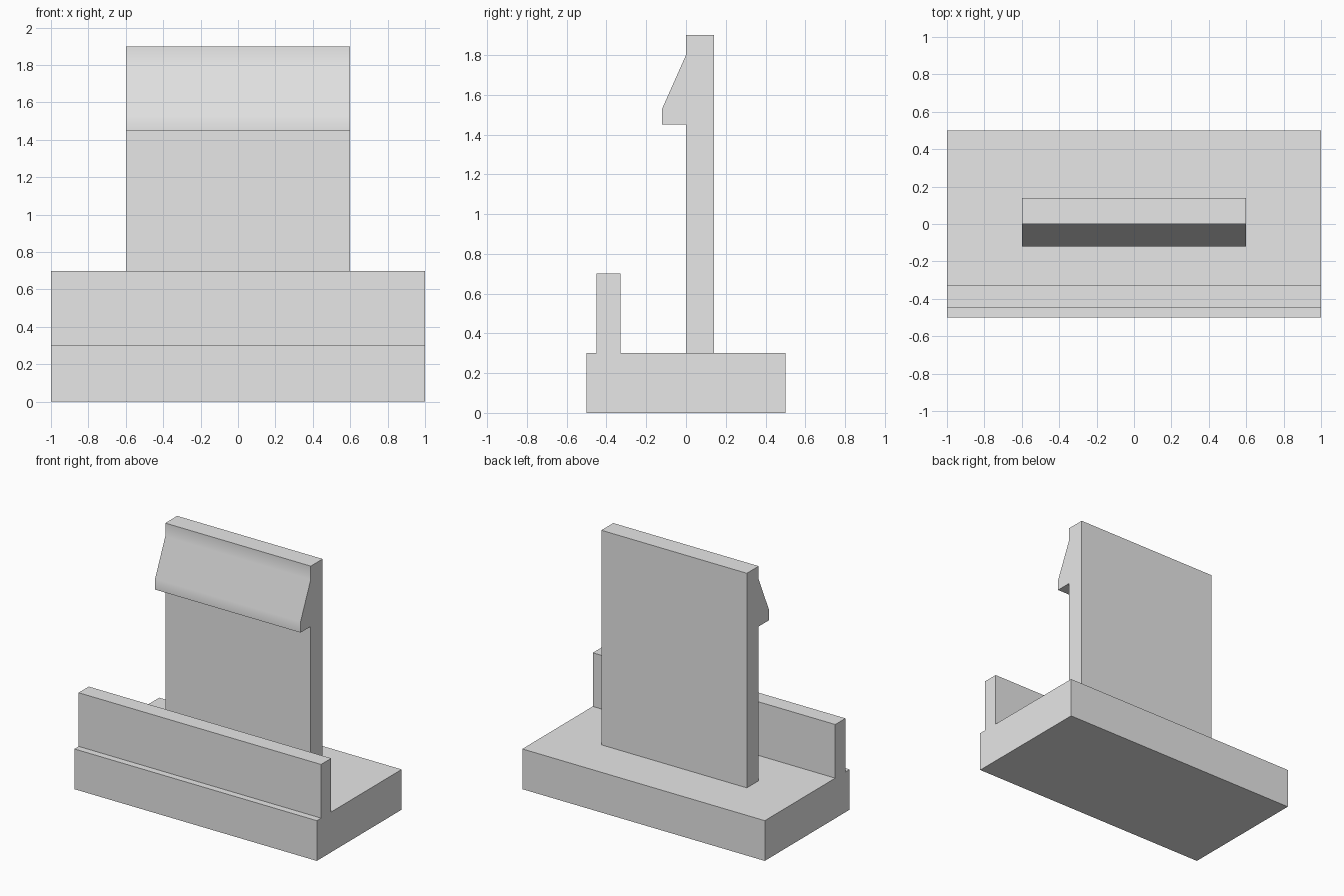
import bpy
import bmesh
from math import radians

cube = bpy.data.objects.get("Cube")
if cube:
    bpy.data.objects.remove(cube, do_unlink=True)

# Single plain grey material
grey = bpy.data.materials.new("light grey")
grey.use_nodes = True
GREY = (0.8, 0.8, 0.8, 1)
grey.diffuse_color = GREY
grey.node_tree.nodes["Principled BSDF"].inputs["Base Color"].default_value = GREY


def extrude_profile(name, profile, half_width):
    """Sweep a side profile of (y, z) points along x."""
    bm = bmesh.new()
    side = bm.faces.new([bm.verts.new((-half_width, y, z)) for y, z in profile])
    swept = bmesh.ops.extrude_face_region(bm, geom=[side])["geom"]
    moved = [v for v in swept if isinstance(v, bmesh.types.BMVert)]
    bmesh.ops.translate(bm, verts=moved, vec=(2 * half_width, 0, 0))
    bmesh.ops.recalc_face_normals(bm, faces=bm.faces)
    mesh = bpy.data.meshes.new(name)
    bm.to_mesh(mesh)
    bm.free()
    mesh.materials.append(grey)
    obj = bpy.data.objects.new(name, mesh)
    bpy.context.collection.objects.link(obj)
    return obj


# Base slab with the raised front rail
extrude_profile("base_with_rail", [
    (-0.5, 0), (0.5, 0), (0.5, 0.3), (-0.33, 0.3),
    (-0.33, 0.7), (-0.45, 0.7), (-0.45, 0.3), (-0.5, 0.3)], 1.0)

# Upright clip plate with its hooked front lip
clip = extrude_profile("clip_plate", [
    (0, 0.3), (0.14, 0.3), (0.14, 1.9), (0, 1.9),
    (0, 1.8), (-0.12, 1.53), (-0.12, 1.45), (0, 1.45)], 0.6)

# Soft shading across the hook's sloped front, sharp corners elsewhere
bpy.ops.object.select_all(action='DESELECT')
clip.select_set(True)
bpy.context.view_layer.objects.active = clip
bpy.ops.object.shade_smooth_by_angle(angle=radians(30))
